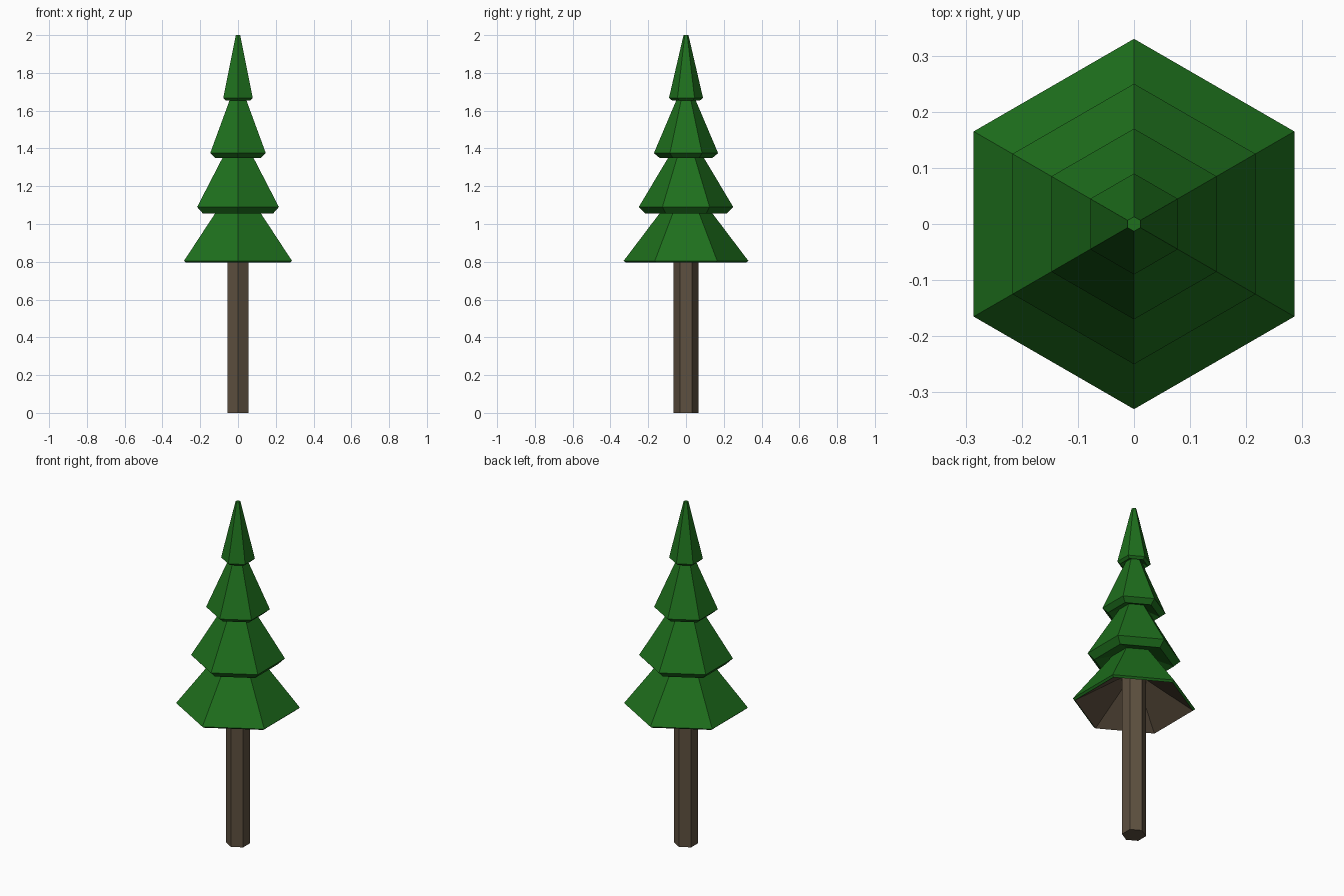
import bpy, bmesh, math

if "Cube" in bpy.data.objects:
    bpy.data.objects.remove(bpy.data.objects["Cube"])

SIDES = 6


def material(name, rgb):
    m = bpy.data.materials.new(name)
    m.diffuse_color = (*rgb, 1)
    m.use_nodes = True
    m.node_tree.nodes["Principled BSDF"].inputs["Base Color"].default_value = m.diffuse_color
    return m


def lathe(name, profile, mat, cap_bottom=False, cap_top=False):
    """Hexagonal rings (corner radius, z) joined by flat quads."""
    bm = bmesh.new()
    rings = []
    for r, z in profile:
        angles = [math.pi / 2 + 2 * math.pi * i / SIDES for i in range(SIDES)]
        rings.append([bm.verts.new((r * math.cos(a), r * math.sin(a), z)) for a in angles])
    for lo, hi in zip(rings, rings[1:]):
        for i in range(SIDES):
            j = (i + 1) % SIDES
            bm.faces.new((lo[i], lo[j], hi[j], hi[i]))
    if cap_bottom:
        bm.faces.new(rings[0][::-1])
    if cap_top:
        bm.faces.new(rings[-1])
    mesh = bpy.data.meshes.new(name)
    bm.to_mesh(mesh)
    bm.free()
    mesh.materials.append(mat)
    obj = bpy.data.objects.new(name, mesh)
    bpy.context.collection.objects.link(obj)
    return obj


green = material("needles", (0.013, 0.16, 0.012))
brown = material("bark", (0.11, 0.08, 0.05))

# Trunk, running up into the hollow skirt
lathe("trunk", [(0.065, 0), (0.065, 0.96)], brown, cap_bottom=True)

# Brown hollow underside of the lowest tier
lathe("skirt_underside", [(0.065, 0.96), (0.318, 0.795)], brown)

# Four stacked tiers: lip, slope, then tucked under the next tier
lathe("foliage", [
    (0.318, 0.795), (0.33, 0.805), (0.118, 1.085),
    (0.214, 1.055), (0.25, 1.09), (0.08, 1.375),
    (0.14, 1.35), (0.17, 1.375), (0.045, 1.67),
    (0.075, 1.655), (0.09, 1.668), (0.013, 2.0),
], green, cap_top=True)
